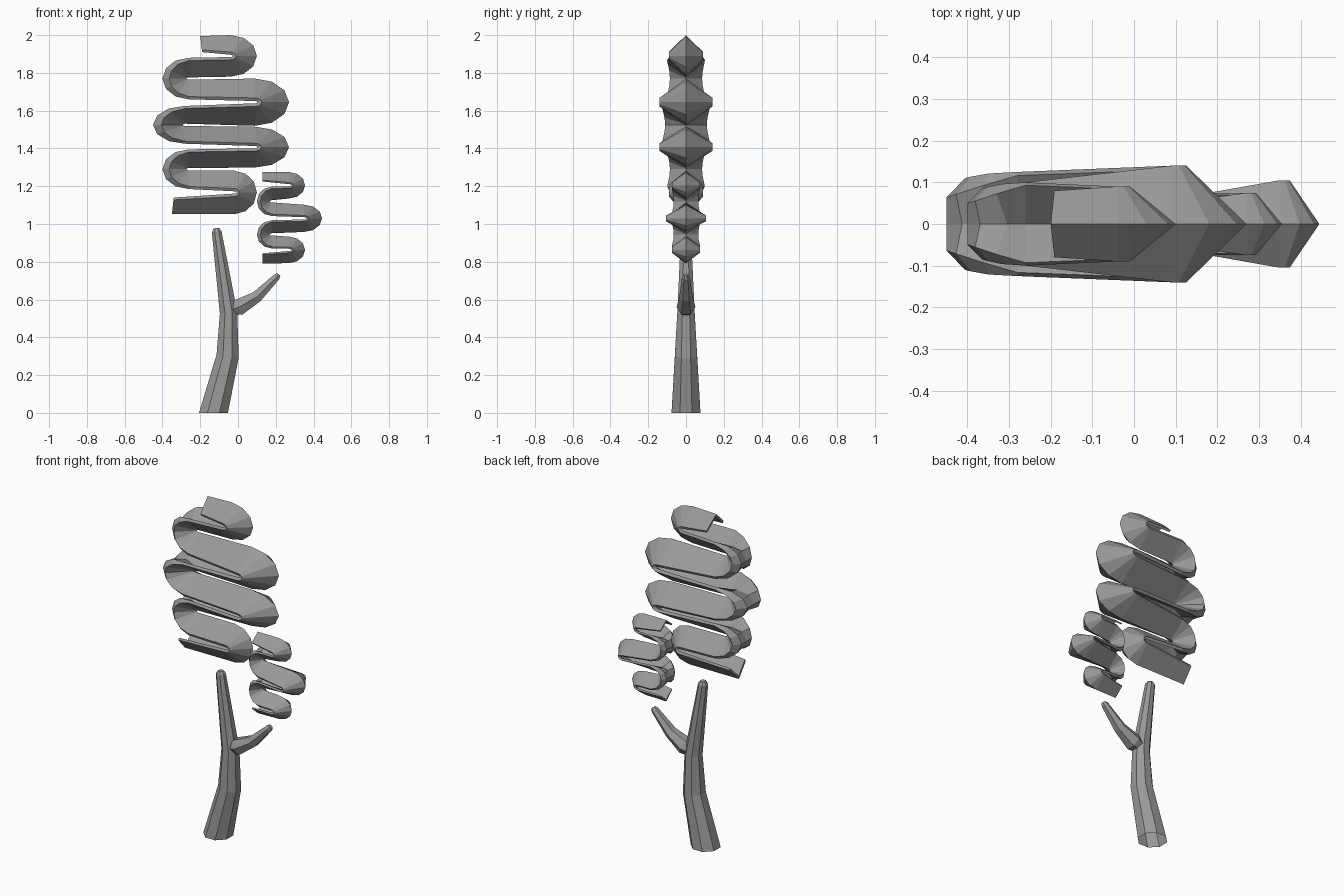
import bpy, bmesh
from math import sin, cos, pi, radians
from mathutils import Vector

if "Cube" in bpy.data.objects:
    bpy.data.objects.remove(bpy.data.objects["Cube"])

grey = bpy.data.materials.new("dark_grey")
grey.diffuse_color = (0.32, 0.32, 0.32, 1)
grey.use_nodes = True
grey.node_tree.nodes["Principled BSDF"].inputs["Base Color"].default_value = grey.diffuse_color


def loft(name, rings, open_start=False):
    """Skin closed rings into a capped flat-shaded solid."""
    bm = bmesh.new()
    rows = [[bm.verts.new(p) for p in ring] for ring in rings]
    n = len(rows[0])
    for a, b in zip(rows, rows[1:]):
        for i in range(n):
            j = (i + 1) % n
            bm.faces.new((a[i], a[j], b[j], b[i]))
    if not open_start:
        bm.faces.new(rows[0])
    bm.faces.new(rows[-1])
    bmesh.ops.recalc_face_normals(bm, faces=bm.faces)
    mesh = bpy.data.meshes.new(name)
    bm.to_mesh(mesh)
    bm.free()
    mesh.materials.append(grey)
    ob = bpy.data.objects.new(name, mesh)
    bpy.context.collection.objects.link(ob)
    return ob


def limb(name, path, sides, flat_base=False):
    """Tapered limb in the xz plane; path holds (x, z, radius)."""
    rings = []
    for k, (x, z, r) in enumerate(path):
        p, q = path[max(k - 1, 0)], path[min(k + 1, len(path) - 1)]
        t = Vector((q[0] - p[0], 0, q[1] - p[1])).normalized()
        if flat_base and k == 0:
            t = Vector((0, 0, 1))
        u = Vector((t.z, 0, -t.x))
        rings.append([Vector((x, 0, z)) + u * r * cos(a) + Vector((0, r * sin(a), 0))
                      for a in [2 * pi * (i + 0.5) / sides for i in range(sides)]])
    return loft(name, rings, flat_base)


def section(rim, ridge, w, fill=0.0):
    """V-shaped leaf section: ridge, lipped rims and a hollow back that closes as fill nears 1."""
    rim, ridge = Vector((rim[0], 0, rim[1])), Vector((ridge[0], 0, ridge[1]))
    lip = rim.lerp(ridge, 0.14 + 0.14 * fill)
    inner = rim.lerp(ridge, 0.8 * (1 - fill))
    y = Vector((0, w, 0))
    edge = y * (0.93 - 0.35 * fill)
    return [ridge, lip + y, rim + edge, inner, rim - edge, lip - y]


def foliage(name, start, bends, end):
    """Zigzag ribbon; bends alternate right and left: (x, z, reach, height, width, tip width)."""
    rings = [section(*start)]
    for k, (cx, cz, reach, h, w, tip) in enumerate(bends):
        side = 1 if k % 2 == 0 else -1
        for deg in (90, 60, 30, 0, -30, -60, -90):
            a = radians(deg)
            far = (cx + side * reach * cos(a), cz + h * sin(a))
            near = (cx + side * 0.012 * cos(a), cz + 0.006 * sin(a))
            width = w + (tip - w) * cos(a) ** 2
            if side > 0:
                rings.append(section(near, far, width))
            else:
                rings.append(section(far, near, width, cos(a)))
    rings.append(section(*end))
    return loft(name, rings)


# trunk and side branch
limb("trunk", [(-0.13, 0, 0.083), (-0.055, 0.3, 0.064), (-0.05, 0.53, 0.05),
               (-0.113, 0.96, 0.028), (-0.114, 0.978, 0.016)], 8, True)
limb("branch", [(-0.04, 0.545, 0.035), (0.005, 0.56, 0.05), (0.1, 0.615, 0.035),
                (0.205, 0.72, 0.021), (0.216, 0.733, 0.012)], 6)

# large crown
foliage("large_foliage", ((-0.19, 1.91), (-0.2, 1.995), 0.08),
        [(-0.04, 1.89, 0.14, 0.11, 0.09, 0.09),
         (-0.26, 1.77, 0.14, 0.11, 0.1, 0.085),
         (0.09, 1.645, 0.18, 0.125, 0.14, 0.14),
         (-0.28, 1.525, 0.17, 0.1, 0.125, 0.11),
         (0.09, 1.407, 0.18, 0.108, 0.14, 0.14),
         (-0.26, 1.29, 0.14, 0.105, 0.1, 0.085),
         (-0.02, 1.167, 0.12, 0.115, 0.09, 0.09)],
        ((-0.34, 1.14), (-0.35, 1.052), 0.075))

# small crown on the branch
foliage("small_foliage", ((0.13, 1.225), (0.13, 1.275), 0.055),
        [(0.27, 1.205, 0.085, 0.07, 0.075, 0.075),
         (0.18, 1.12, 0.08, 0.078, 0.075, 0.065),
         (0.35, 1.03, 0.095, 0.072, 0.105, 0.105),
         (0.18, 0.945, 0.08, 0.075, 0.075, 0.065),
         (0.27, 0.863, 0.085, 0.07, 0.075, 0.075)],
        ((0.13, 0.845), (0.13, 0.79), 0.055))
